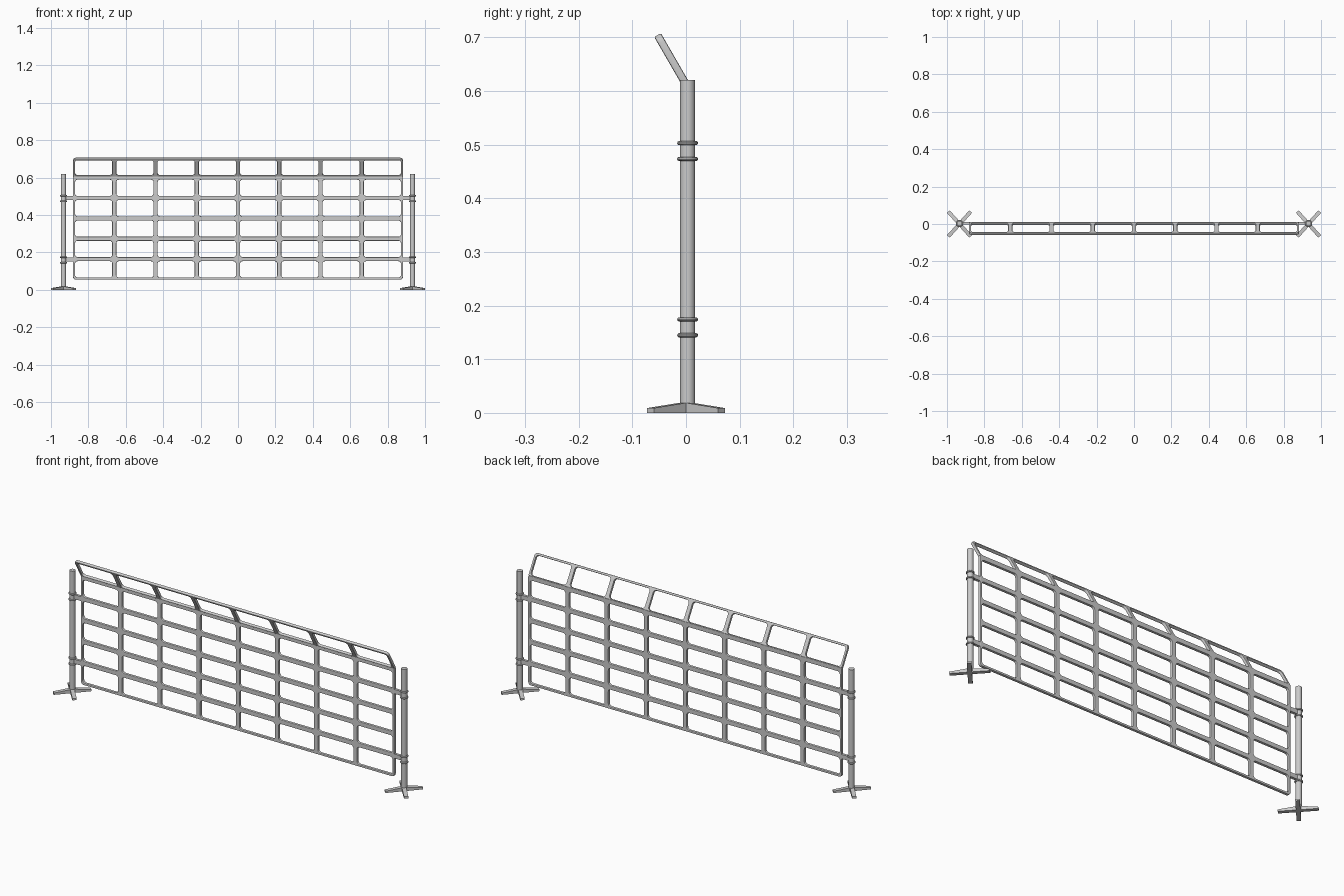
import bpy, bmesh
from math import pi, cos, sin, radians

if "Cube" in bpy.data.objects:
    bpy.data.objects.remove(bpy.data.objects["Cube"])

PX, PY = 0.933, 0.003            # post position
HALF, NX, NZ = 0.882, 8, 5       # panel half width, columns, lower rows
PITCH_X, PITCH_Z = 2 * HALF / NX, 0.109
BAR, BEV, THICK = 0.011, 0.003, 0.0072   # half bar width, edge rounding, half depth


def smooth(ob):
    bpy.ops.object.select_all(action='DESELECT')
    ob.select_set(True)
    bpy.context.view_layer.objects.active = ob
    bpy.ops.object.shade_smooth_by_angle(angle=radians(35))


def rounded_rect(x0, y0, x1, y1, radii, seg=5):
    pts = []
    signs = [(1, 1, pi), (-1, 1, 1.5 * pi), (-1, -1, 0), (1, -1, 0.5 * pi)]
    corners = [(x0, y0), (x1, y0), (x1, y1), (x0, y1)]
    for (cx, cy), (sx, sy, a0), r in zip(corners, signs, radii):
        for i in range(seg + 1):
            a = a0 + i / seg * pi / 2
            pts.append((cx + sx * r + r * cos(a), cy + sy * r + r * sin(a)))
    return pts


def lattice(name, height, holes, radii, loc, tilt):
    # flat filled outline with rounded windows, given depth and soft edges
    cu = bpy.data.curves.new(name, 'CURVE')
    cu.dimensions, cu.fill_mode = '2D', 'BOTH'
    cu.extrude, cu.bevel_depth, cu.bevel_resolution = THICK - BEV, BEV, 1
    loops = [rounded_rect(-HALF + BEV, BEV, HALF - BEV, height - BEV, radii)]
    for c in range(NX):
        x = -HALF + c * PITCH_X
        for z0, z1 in holes:
            loops.append(rounded_rect(x + BAR - BEV, z0 - BEV,
                                      x + PITCH_X - BAR + BEV, z1 + BEV, [0.016] * 4))
    for pts in loops:
        sp = cu.splines.new('POLY')
        sp.points.add(len(pts) - 1)
        for p, (x, y) in zip(sp.points, pts):
            p.co = (x, y, 0, 1)
        sp.use_cyclic_u = True
    ob = bpy.data.objects.new(name, cu)
    bpy.context.collection.objects.link(ob)
    ob.location, ob.rotation_euler = loc, (tilt, 0, 0)
    bpy.ops.object.select_all(action='DESELECT')
    ob.select_set(True)
    bpy.context.view_layer.objects.active = ob
    bpy.ops.object.convert(target='MESH')
    smooth(bpy.context.object)


# upright panel and the forward-leaning top row
rows = [(i * PITCH_Z + BAR, (i + 1) * PITCH_Z - BAR) for i in range(NZ)]
lattice("fence_panel", NZ * PITCH_Z + BAR, rows, [0.012, 0.012, 0.003, 0.003],
        (0, PY, 0.055), pi / 2)
lattice("leaning_top_row", 0.112, [(0.006, 0.112 - BAR)], [0.003, 0.003, 0.012, 0.012],
        (0, PY, 0.607), pi / 2 + radians(30))


def foot_arm(name, x, angle, L=0.089, w=0.01):
    # bar with a flat base and a ridge that falls to both tips
    profile = [(-L, 0), (L, 0), (L, 0.009), (0.014, 0.018), (-0.014, 0.018), (-L, 0.009)]
    bm = bmesh.new()
    f = bm.faces.new([bm.verts.new((a, -w, b)) for a, b in profile])
    ext = bmesh.ops.extrude_face_region(bm, geom=[f])
    bmesh.ops.translate(bm, vec=(0, 2 * w, 0),
                        verts=[v for v in ext['geom'] if isinstance(v, bmesh.types.BMVert)])
    bmesh.ops.recalc_face_normals(bm, faces=bm.faces)
    me = bpy.data.meshes.new(name)
    bm.to_mesh(me)
    bm.free()
    ob = bpy.data.objects.new(name, me)
    bpy.context.collection.objects.link(ob)
    ob.location, ob.rotation_euler = (x, 0, 0), (0, 0, angle)


for side, s in (("left", -1), ("right", 1)):
    # post
    bpy.ops.mesh.primitive_cylinder_add(vertices=24, radius=0.014, depth=0.617,
                                        location=(s * PX, PY, 0.3115))
    bpy.context.object.name = side + "_post"
    smooth(bpy.context.object)
    # crossed foot
    for a in (48, -48):
        foot_arm(side + "_foot_arm", s * PX, radians(a))
    # collars and the tabs that join the panel to the post
    for z in (0.1595, 0.488):
        for dz in (-0.0148, 0.0148):
            bpy.ops.mesh.primitive_torus_add(major_radius=0.0155, minor_radius=0.004,
                                             major_segments=24, minor_segments=10,
                                             location=(s * PX, PY, z + dz))
            bpy.context.object.name = side + "_collar"
            smooth(bpy.context.object)
        bpy.ops.mesh.primitive_cube_add(size=1, location=(s * 0.9, PY, z + 0.002))
        tab = bpy.context.object
        tab.name = side + "_joining_tab"
        tab.scale = (0.055, 0.0135, 0.022)
